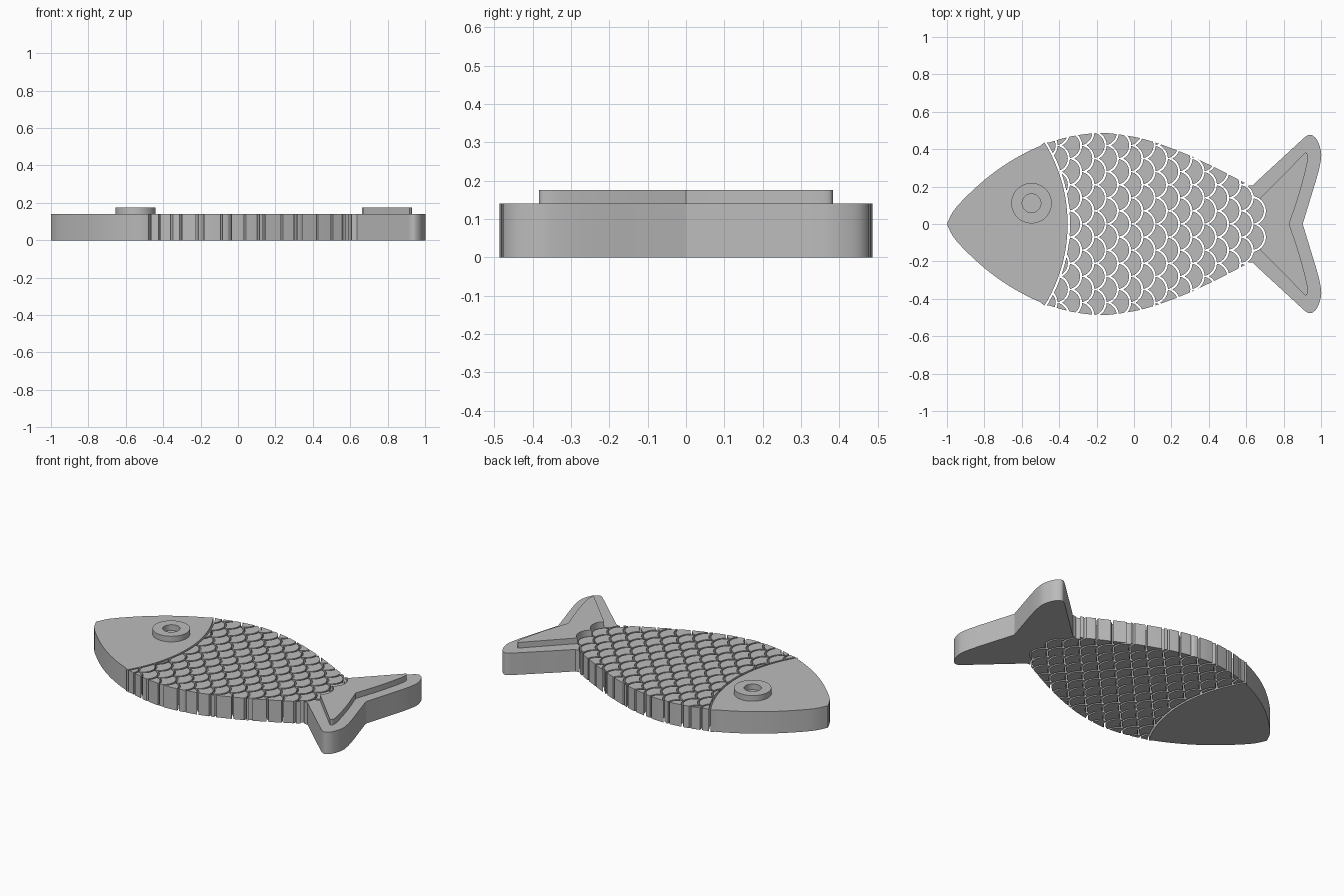
import bpy, bmesh, math

if "Cube" in bpy.data.objects:
    bpy.data.objects.remove(bpy.data.objects["Cube"])

THICK, RAISED = 0.14, 0.176          # plate height, raised detail height
R, GAP = 0.069, 0.011                # scale radius, clearance between pieces
G = R + GAP
PX, PY = 0.0655, 0.07                # half pitches of the scale pattern
LAST = 0.625                         # centre x of last scale column

grey = bpy.data.materials.new("light grey")
grey.diffuse_color = (0.5, 0.5, 0.5, 1)
grey.use_nodes = True
grey.node_tree.nodes["Principled BSDF"].inputs["Base Color"].default_value = grey.diffuse_color


def spline(pts, n=4):
    """Smooth curve through the points (Catmull-Rom)."""
    out = []
    for i in range(len(pts) - 1):
        p = [pts[max(i - 1, 0)], pts[i], pts[i + 1], pts[min(i + 2, len(pts) - 1)]]
        for k in range(n):
            t = k / n
            out.append(tuple(0.5 * (2 * b + (c - a) * t + (2 * a - 5 * b + 4 * c - d) * t * t
                                    + (3 * b - a - 3 * c + d) * t ** 3) for a, b, c, d in zip(*p)))
    return out + [pts[-1]]


def mirrored(pts):
    """Points from the other half, in reverse order."""
    return [(x, -y) for x, y in reversed(pts)]


def prisms(name, outlines, z0, z1):
    """One object made of upright prisms, one per outline."""
    bm = bmesh.new()
    for pts in outlines:
        lo = [bm.verts.new((x, y, z0)) for x, y in pts]
        hi = [bm.verts.new((x, y, z1)) for x, y in pts]
        bm.faces.new(lo)
        bm.faces.new(hi)
        for i in range(len(pts)):
            j = (i + 1) % len(pts)
            bm.faces.new((lo[i], lo[j], hi[j], hi[i]))
    return finish(name, bm)


def finish(name, bm):
    bmesh.ops.recalc_face_normals(bm, faces=bm.faces)
    me = bpy.data.meshes.new(name)
    bm.to_mesh(me)
    bm.free()
    me.materials.append(grey)
    ob = bpy.data.objects.new(name, me)
    bpy.context.collection.objects.link(ob)
    return ob


# upper half of the body outline, nose to tail root
back = spline([(-1, 0), (-0.965, 0.07), (-0.9, 0.143), (-0.8, 0.235), (-0.7, 0.31), (-0.6, 0.37),
               (-0.5, 0.418), (-0.4, 0.452), (-0.3, 0.475), (-0.16, 0.487), (0, 0.466), (0.1, 0.44),
               (0.2, 0.405), (0.3, 0.365), (0.4, 0.318), (0.5, 0.268), (0.63, 0.2)])


def gill(y, tip):
    """Curved edge between head and scales."""
    return tip - 0.83 + math.sqrt(0.83 ** 2 - y * y)


def gill_arc(tip):
    """Gill edge from top to bottom, ending on the body outline."""
    top = next(p for p in back if p[0] > gill(p[1], tip))
    return [(gill(top[1] * (1 - k / 20), tip), top[1] * (1 - k / 20)) for k in range(41)]


# head
tip = -0.355
half = [p for p in back if p[0] < gill(p[1], tip) - 0.004]
head = prisms("head", [half + gill_arc(tip) + mirrored(half[1:])], 0, THICK)

# scales: rounded towards the tail, hollowed by the neighbours in front
tip = -0.342
scales = []
for col in range(19):
    cx = LAST - col * PX
    for row in range(-8, 9):
        if (row + col) % 2 == 0 or (col == 0 and abs(row) > 1):
            continue
        cy = row * PY
        left, right = [], []
        for k in range(25):
            y = 0.0671 * math.sin(math.pi * (k / 24 - 0.5))
            front = max(-PX + math.sqrt(G * G - (abs(y) - PY) ** 2),
                        -2 * PX + math.sqrt(G * G - y * y))
            left.append((cx + front, cy + y))
            right.append((cx + math.sqrt(R * R - y * y), cy + y))
        scales.append(left + right[::-1])
body = prisms("scales", scales, 0, THICK)

# trim the scales to the body outline
half = [p for p in back if p[0] > gill(p[1], tip) + 0.004] + [(0.72, 0.2)]
cutter = prisms("scale_trim", [half + mirrored(half) + gill_arc(tip)[::-1]], -0.1, 0.3)
cutter.hide_render = True
mod = body.modifiers.new("trim", 'BOOLEAN')
mod.operation, mod.solver, mod.object = 'INTERSECT', 'EXACT', cutter
bpy.context.view_layer.objects.active = body
bpy.ops.object.modifier_apply(modifier="trim")
bpy.data.objects.remove(cutter)


def scallop(ymax, n=64):
    """Front edge of the tail, following the last scales, bottom to top."""
    pts = []
    for k in range(n + 1):
        y = ymax * (2 * k / n - 1)
        xs = [c + math.sqrt(G * G - (y - r) ** 2)
              for c, r in ((LAST, PY), (LAST, -PY), (LAST - PX, 2 * PY), (LAST - PX, -2 * PY))
              if abs(y - r) < G]
        pts.append((max(xs), y))
    return pts


# tail fin
fin = [(0.635, 0.207)] + spline([(0.7, 0.268), (0.8, 0.36), (0.89, 0.443), (0.925, 0.472), (0.95, 0.475),
                                 (0.98, 0.447), (1.0, 0.385), (0.997, 0.33), (0.978, 0.25),
                                 (0.94, 0.125), (0.902, 0)])
tail = prisms("tail_fin", [scallop(0.204) + fin + mirrored(fin[:-1])], 0, THICK)

# raised panel on the tail
panel = spline([(0.917, 0.383), (0.928, 0.37), (0.925, 0.32), (0.885, 0.165), (0.83, 0)])
tail_panel = prisms("tail_panel", [scallop(0.135) + panel + mirrored(panel[:-1])], THICK, RAISED)

# raised eye ring
bm = bmesh.new()
rings = []
for r, z in ((0.108, THICK), (0.108, RAISED), (0.05, RAISED), (0.05, THICK)):
    rings.append([bm.verts.new((-0.548 + r * math.cos(a), 0.111 + r * math.sin(a), z))
                  for a in (math.tau * k / 48 for k in range(48))])
for a, b in zip(rings, rings[1:] + rings[:1]):
    for i in range(48):
        j = (i + 1) % 48
        bm.faces.new((a[i], a[j], b[j], b[i]))
eye = finish("eye_ring", bm)

# smooth curved walls, sharp edges
for ob in (head, body, tail, tail_panel, eye):
    bpy.ops.object.select_all(action='DESELECT')
    ob.select_set(True)
    bpy.context.view_layer.objects.active = ob
    bpy.ops.object.shade_smooth_by_angle(angle=math.radians(30))
